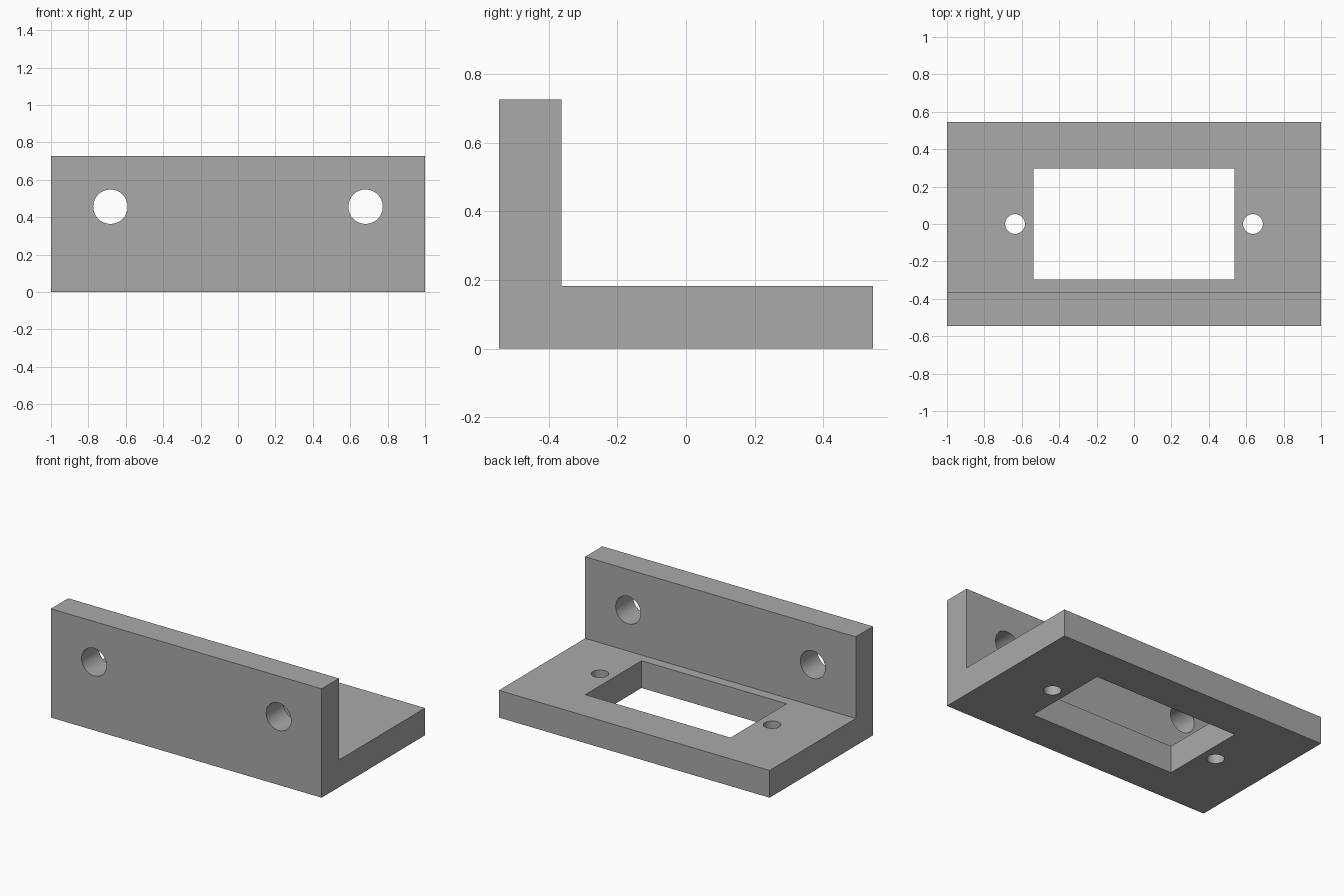
import bpy, bmesh, math
from mathutils import Matrix

if "Cube" in bpy.data.objects:
    bpy.data.objects.remove(bpy.data.objects["Cube"])

W, D, H, T = 2.0, 1.091, 0.727, 0.182   # width, depth, height, plate thickness

grey = bpy.data.materials.new("grey")
grey.diffuse_color = (0.4, 0.4, 0.4, 1)
grey.use_nodes = True
grey.node_tree.nodes["Principled BSDF"].inputs["Base Color"].default_value = grey.diffuse_color


def add_object(name, bm):
    bmesh.ops.recalc_face_normals(bm, faces=bm.faces)
    mesh = bpy.data.meshes.new(name)
    bm.to_mesh(mesh)
    bm.free()
    obj = bpy.data.objects.new(name, mesh)
    bpy.context.collection.objects.link(obj)
    mesh.materials.append(grey)
    return obj


def cylinder(name, radius, matrix):
    bm = bmesh.new()
    bmesh.ops.create_cone(bm, cap_ends=True, segments=64, radius1=radius,
                          radius2=radius, depth=0.5, matrix=matrix)
    return add_object(name, bm)


# L-shaped bracket: side profile extruded across the width
y0, y1 = -D / 2, D / 2
profile = [(y0, 0), (y1, 0), (y1, T), (y0 + T, T), (y0 + T, H), (y0, H)]
bm = bmesh.new()
face = bm.faces.new([bm.verts.new((-W / 2, y, z)) for y, z in profile])
ext = bmesh.ops.extrude_face_region(bm, geom=[face])
bmesh.ops.translate(bm, vec=(W, 0, 0),
                    verts=[v for v in ext["geom"] if isinstance(v, bmesh.types.BMVert)])
bracket = add_object("bracket", bm)

# Rectangular window through the base
bm = bmesh.new()
bmesh.ops.create_cube(bm, size=1, matrix=Matrix.Translation((0, 0, 0.1))
                      @ Matrix.Diagonal((1.073, 0.593, 0.5, 1)))
cutters = [add_object("window_cutter", bm)]

# Mirrored pairs of holes: large in the wall, small in the base
for side in (-1, 1):
    cutters.append(cylinder("wall_hole_cutter", 0.092,
                            Matrix.Translation((side * 0.682, y0 + T / 2, 0.456))
                            @ Matrix.Rotation(math.pi / 2, 4, 'X')))
    cutters.append(cylinder("base_hole_cutter", 0.053,
                            Matrix.Translation((side * 0.636, 0, T / 2))))

# Cut the openings, then drop the cutters
bpy.context.view_layer.objects.active = bracket
bracket.select_set(True)
for cutter in cutters:
    mod = bracket.modifiers.new("opening", 'BOOLEAN')
    mod.operation, mod.solver, mod.object = 'DIFFERENCE', 'EXACT', cutter
    bpy.ops.object.modifier_apply(modifier=mod.name)
    bpy.data.objects.remove(cutter)

# Smooth hole walls, keep the edges sharp
bpy.ops.object.shade_smooth_by_angle(angle=math.radians(30))
